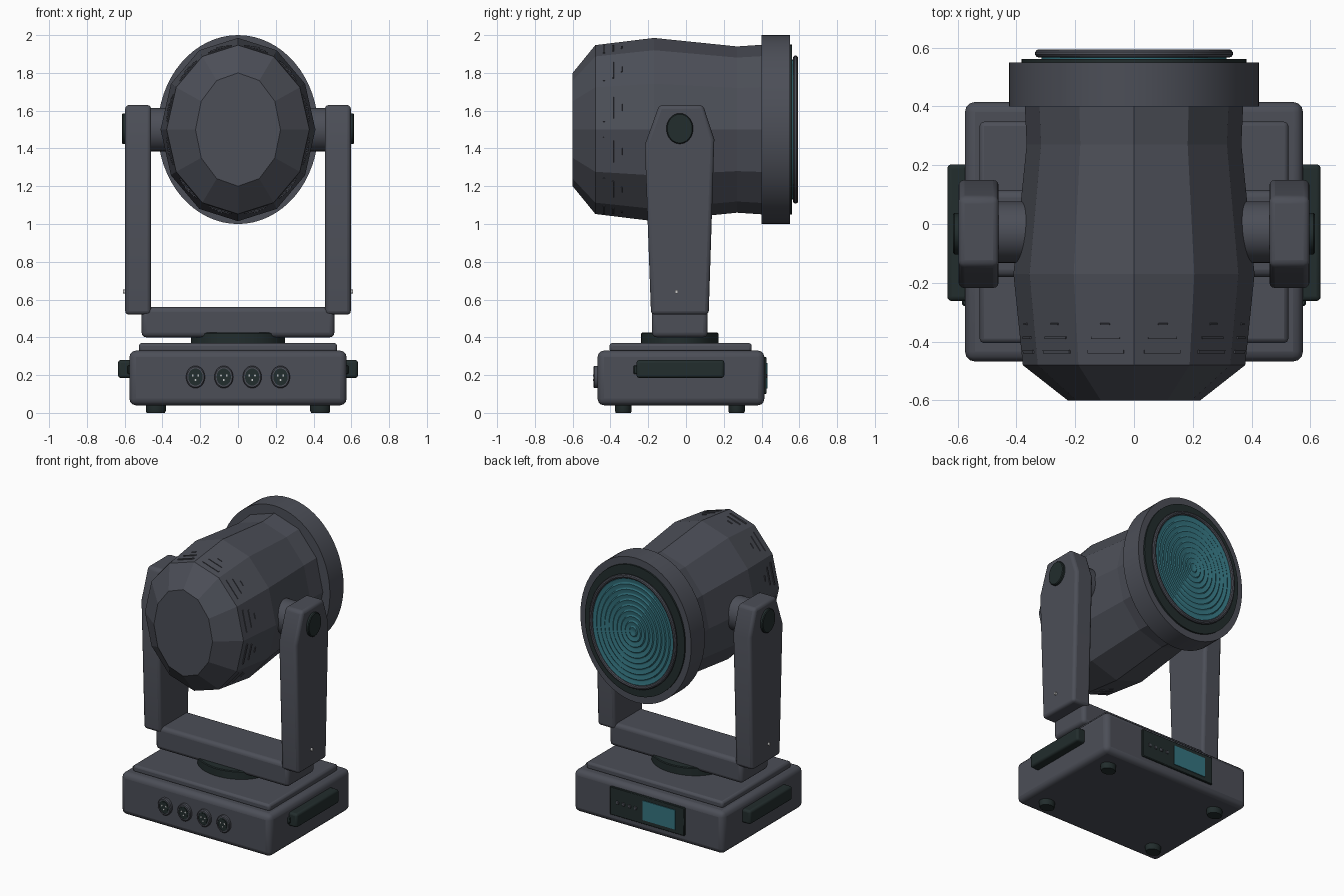
import bpy, bmesh, math
from mathutils import Vector

if "Cube" in bpy.data.objects:
    bpy.data.objects.remove(bpy.data.objects["Cube"])


def material(name, rgb):
    m = bpy.data.materials.new(name)
    m.diffuse_color = (*rgb, 1)
    m.use_nodes = True
    m.node_tree.nodes["Principled BSDF"].inputs["Base Color"].default_value = m.diffuse_color
    return m


GREY = material("charcoal grey", (0.072, 0.077, 0.096))
DARK = material("dark green black", (0.016, 0.026, 0.026))
TEAL = material("teal glass", (0.035, 0.175, 0.215))
SILVER = material("silver", (0.6, 0.6, 0.6))


def finish(name, bm, mat, bevel=0, segments=3, smooth=True):
    bmesh.ops.recalc_face_normals(bm, faces=bm.faces)
    me = bpy.data.meshes.new(name)
    bm.to_mesh(me)
    bm.free()
    me.materials.append(mat)
    ob = bpy.data.objects.new(name, me)
    bpy.context.collection.objects.link(ob)
    if bevel:
        mod = ob.modifiers.new("bevel", 'BEVEL')
        mod.width, mod.segments, mod.limit_method = bevel, segments, 'ANGLE'
    if smooth:
        bpy.ops.object.select_all(action='DESELECT')
        ob.select_set(True)
        bpy.context.view_layer.objects.active = ob
        bpy.ops.object.shade_smooth_by_angle(angle=math.radians(35))
    return ob


def box(name, lo, hi, mat, bevel=0, segments=3):
    bm = bmesh.new()
    bmesh.ops.create_cube(bm, size=1)
    for v in bm.verts:
        v.co = [(a + b) / 2 + c * (b - a) for a, b, c in zip(lo, hi, v.co)]
    return finish(name, bm, mat, bevel, segments)


def loft(name, axis, centre, rings, n, mat, closed=False, smooth=True):
    """Elliptical rings (distance, radius_a, radius_b) joined along an axis."""
    bm = bmesh.new()
    loops = []
    for d, ra, rb in rings:
        loop = []
        for i in range(n):
            t = math.tau * i / n
            a, b = ra * math.cos(t), rb * math.sin(t)
            p = {'X': (d, a, b), 'Y': (a, d, b), 'Z': (a, b, d)}[axis]
            loop.append(bm.verts.new(Vector(p) + Vector(centre)))
        loops.append(loop)
    pairs = list(zip(loops, loops[1:]))
    if closed:
        pairs.append((loops[-1], loops[0]))
    else:
        bm.faces.new(loops[0])
        bm.faces.new(loops[-1])
    for p, q in pairs:
        for i in range(n):
            j = (i + 1) % n
            bm.faces.new((p[i], p[j], q[j], q[i]))
    return finish(name, bm, mat, smooth=smooth)


# Base housing, top plate and feet
box("base", (-0.575, -0.468, 0.04), (0.575, 0.415, 0.33), GREY, 0.035)
box("base_top_plate", (-0.525, -0.405, 0.32), (0.525, 0.348, 0.37), GREY, 0.015, 2)
for x in (-0.435, 0.435):
    for y in (-0.332, 0.268):
        loft("foot", 'Z', (x, y, 0), [(0, .048, .04), (.01, .053, .044), (.05, .053, .044)], 24, DARK)
loft("turntable", 'Z', (0, -0.033, 0), [(.36, .25, .205), (.42, .25, .205), (.425, .245, .2)], 48, DARK)

# Side handles
for s, side in ((-1, "left"), (1, "right")):
    x0, x1 = sorted((s * 0.56, s * 0.635))
    box(side + "_handle", (x0, -0.262, 0.185), (x1, 0.203, 0.28), DARK, 0.015)
    x0, x1 = sorted((s * 0.56, s * 0.585))
    box(side + "_handle_end", (x0, -0.278, 0.205), (x1, -0.25, 0.252), DARK, 0.005, 1)

# Sockets on the front: flange ring, dark core, three pins
for x in (-0.225, -0.075, 0.075, 0.225):
    c = (x, 0, 0.19)
    loft("socket_flange", 'Y', c, [(-.46, .05, .059), (-.484, .05, .059), (-.49, .045, .053),
                                   (-.49, .038, .045), (-.46, .038, .045)], 32, GREY, True)
    loft("socket_core", 'Y', c, [(-.46, .039, .046), (-.486, .039, .046)], 32, DARK)
    loft("socket_insert", 'Y', c, [(-.48, .03, .036), (-.489, .03, .036)], 24, DARK)
    for dx, dz in ((-0.015, 0.008), (0.015, 0.008), (0, -0.016)):
        loft("socket_pin", 'Y', (x + dx, 0, 0.19 + dz), [(-.48, .005, .006), (-.492, .005, .006)], 10, SILVER)

# Control panel on the back
box("control_panel", (-0.285, 0.40, 0.10), (0.285, 0.427, 0.295), DARK, 0.004, 1)
box("display", (-0.22, 0.42, 0.13), (0.03, 0.432, 0.265), TEAL)
for i in range(4):
    x = 0.078 + i * 0.046
    box("panel_button", (x, 0.42, 0.185), (x + 0.022, 0.432, 0.207), GREY, 0.003, 1)

# Yoke crossbar
box("yoke_crossbar", (-0.51, -0.18, 0.40), (0.51, 0.115, 0.56), GREY, 0.025)

# Yoke arms, pivots, caps and screws
ARM = [(-0.185, 0.52), (0.12, 0.52), (0.15, 1.45), (0.09, 1.63), (-0.142, 1.63), (-0.218, 1.42)]
for s, side in ((-1, "left"), (1, "right")):
    bm = bmesh.new()
    inner = [bm.verts.new((s * 0.46, y, z)) for y, z in ARM]
    outer = [bm.verts.new((s * 0.597, y, z)) for y, z in ARM]
    bm.faces.new(inner)
    bm.faces.new(outer)
    for i in range(len(ARM)):
        j = (i + 1) % len(ARM)
        bm.faces.new((inner[i], inner[j], outer[j], outer[i]))
    finish(side + "_yoke_arm", bm, GREY, 0.02)
    c = (0, -0.028, 1.5)
    loft(side + "_pivot", 'X', c, [(s * .33, .105, .115), (s * .48, .105, .115)], 32, GREY)
    loft(side + "_pivot_cap", 'X', (0, -0.033, 1.505),
         [(s * .58, .071, .081), (s * .61, .071, .081), (s * .615, .066, .076)], 32, DARK)
    loft(side + "_arm_screw", 'X', (0, -0.05, 0.642), [(s * .59, .009, .01), (s * .608, .009, .01)], 12, SILVER)

# Faceted lamp head
C = (0, 0, 1.5)
HEAD = [(-0.6, 0.225, 0.3), (-0.48, 0.378, 0.447), (-0.17, 0.41, 0.485), (0.27, 0.365, 0.44), (0.42, 0.372, 0.45)]
loft("lamp_head", 'Y', C, HEAD, 12, GREY, smooth=False)


def head_point(y, k, t):
    """Point at fraction t across facet k of the widest rear section."""
    (y0, a0, b0), (y1, a1, b1) = HEAD[1:3]
    f = (y - y0) / (y1 - y0)
    a, b = a0 + f * (a1 - a0), b0 + f * (b1 - b0)
    p, q = (Vector((a * math.cos(u), y, 1.5 + b * math.sin(u)))
            for u in (math.tau * k / 12, math.tau * (k + 1) / 12))
    return p.lerp(q, t)


# Vent ribs: three rows per facet
bm = bmesh.new()
for y, half, width in ((-0.434, 0.32, 0.006), (-0.386, 0.25, 0.004), (-0.34, 0.08, 0.003)):
    for k in range(12):
        quad = [head_point(y + dy, k, 0.5 + dt) for dy, dt in
                ((-width, -half), (width, -half), (width, half), (-width, half))]
        n = (quad[1] - quad[0]).cross(quad[3] - quad[0]).normalized()
        if n.dot(quad[0] - Vector((0, y, 1.5))) < 0:
            n = -n
        low = [bm.verts.new(p - n * 0.003) for p in quad]
        top = [bm.verts.new(p + n * 0.005) for p in quad]
        bm.faces.new(low)
        bm.faces.new(top)
        for i in range(4):
            j = (i + 1) % 4
            bm.faces.new((low[i], low[j], top[j], top[i]))
finish("head_vents", bm, GREY, smooth=False)

# Front band, dark bezel, lens rim
loft("lens_band", 'Y', C, [(.40, .425, .5), (.55, .425, .5)], 64, GREY)
loft("lens_bezel", 'Y', C, [(.54, .383, .45), (.561, .383, .45)], 64, DARK)
rim = [(.58 + .014 * math.cos(math.tau * i / 10), .323 + .014 * math.sin(math.tau * i / 10),
        .378 + .014 * math.sin(math.tau * i / 10)) for i in range(10)]
loft("lens_rim", 'Y', C, rim, 64, GREY, True)

# Lens with shallow concentric ridges
steps = [(.55, .315, .37)]
for i in range(10, 0, -1):
    r = i / 10
    steps += [(.576, .315 * r, .37 * r), (.581, .315 * (r - .02), .37 * (r - .02)),
              (.576, .315 * (r - .085), .37 * (r - .085))]
loft("lens", 'Y', C, steps, 64, TEAL)
